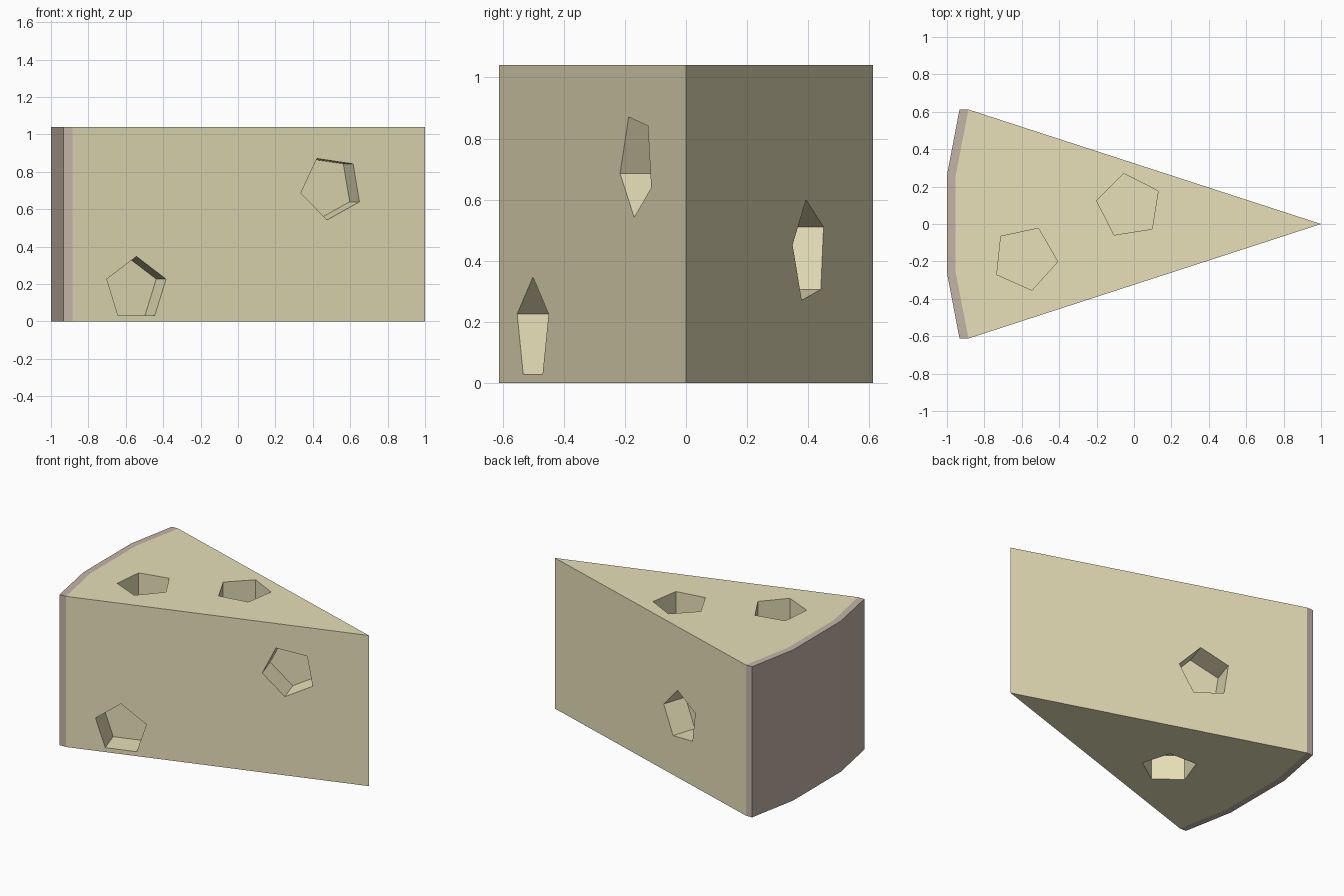
import bpy, bmesh, math
from mathutils import Vector

if "Cube" in bpy.data.objects:
    bpy.data.objects.remove(bpy.data.objects["Cube"])

HEIGHT = 1.04
HOLE_R, HOLE_D = 0.175, 0.17


def material(name, rgb):
    m = bpy.data.materials.new(name)
    m.diffuse_color = (*rgb, 1)
    m.use_nodes = True
    m.node_tree.nodes["Principled BSDF"].inputs["Base Color"].default_value = m.diffuse_color
    return m


def add_prism(bm, ring, offset):
    """Closed prism from a ring of points swept along offset."""
    a = [bm.verts.new(p) for p in ring]
    b = [bm.verts.new(p + offset) for p in ring]
    bm.faces.new(a)
    bm.faces.new(b[::-1])
    for i in range(len(a)):
        j = (i + 1) % len(a)
        bm.faces.new((a[i], b[i], b[j], a[j]))


def finish(bm, name, mat=None):
    bmesh.ops.recalc_face_normals(bm, faces=bm.faces)
    me = bpy.data.meshes.new(name)
    bm.to_mesh(me)
    bm.free()
    ob = bpy.data.objects.new(name, me)
    bpy.context.collection.objects.link(ob)
    if mat:
        me.materials.append(mat)
    return ob


def slab(name, outline, mat):
    bm = bmesh.new()
    add_prism(bm, [Vector((x, y, 0)) for x, y in outline], Vector((0, 0, HEIGHT)))
    return finish(bm, name, mat)


# wedge body and rind share the inner arc
inner = [(-0.885, 0.612), (-0.955, 0.25), (-0.955, -0.25), (-0.885, -0.612)]
outer = [(-0.933, 0.612), (-1.0, 0.26), (-1.0, -0.26), (-0.933, -0.612)]
cheese = slab("cheese_wedge", [(1, 0)] + inner, material("cheese", (0.80, 0.74, 0.48)))
slab("rind", outer + inner[::-1], material("rind_skin", (0.55, 0.46, 0.39)))

# pentagonal pockets: centre, right axis, up axis, phase in degrees
X, Y, Z = Vector((1, 0, 0)), Vector((0, 1, 0)), Vector((0, 0, 1))
slope = 0.612 / 1.885
front_dir = Vector((1, slope, 0)).normalized()
back_dir = Vector((-1, slope, 0)).normalized()


def side(x, z, s):
    return Vector((x, s * (1 - x) * slope, z))


holes = [
    (Vector((-0.027, 0.097, HEIGHT)), X, Y, 99),
    (Vector((-0.582, -0.183, HEIGHT)), X, Y, -6),
    (Vector((-0.35, -0.08, 0)), X, -Y, 20),
    (side(-0.543, 0.172, -1), front_dir, Z, 90),
    (side(0.50, 0.716, -1), front_dir, Z, -26),
    (side(-0.239, 0.428, 1), back_dir, Z, 100),
]
bm = bmesh.new()
for c, u, v, phase in holes:
    n = u.cross(v)
    ring = []
    for k in range(5):
        a = math.radians(phase + 72 * k)
        ring.append(c + HOLE_R * (math.cos(a) * u + math.sin(a) * v) - n * HOLE_D)
    add_prism(bm, ring, n * (HOLE_D * 2))
cutter = finish(bm, "hole_cutter")
cutter.hide_render = True

# carve the pockets
mod = cheese.modifiers.new("holes", 'BOOLEAN')
mod.operation = 'DIFFERENCE'
mod.solver = 'EXACT'
mod.object = cutter
bpy.context.view_layer.objects.active = cheese
bpy.ops.object.modifier_apply(modifier=mod.name)
bpy.data.objects.remove(cutter)
